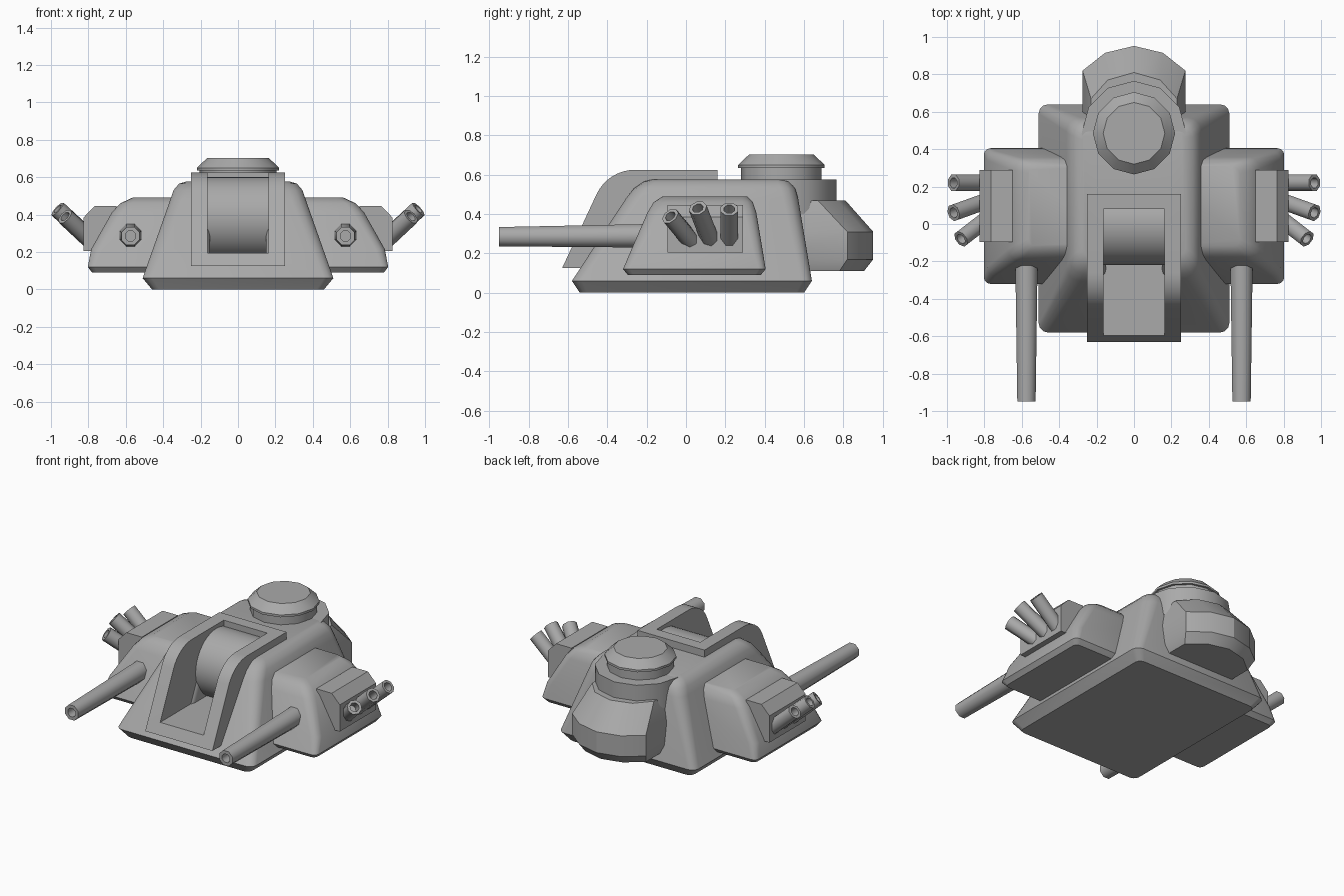
import bpy, bmesh, math
from mathutils import Vector

if "Cube" in bpy.data.objects:
    bpy.data.objects.remove(bpy.data.objects["Cube"], do_unlink=True)

grey = bpy.data.materials.new("armour grey")
grey.use_nodes = True
grey.diffuse_color = (0.4, 0.4, 0.4, 1)
grey.node_tree.nodes["Principled BSDF"].inputs["Base Color"].default_value = (0.4, 0.4, 0.4, 1)


def finish(name, bm, angle=None):
    bmesh.ops.recalc_face_normals(bm, faces=bm.faces)
    mesh = bpy.data.meshes.new(name)
    bm.to_mesh(mesh)
    bm.free()
    mesh.materials.append(grey)
    obj = bpy.data.objects.new(name, mesh)
    bpy.context.collection.objects.link(obj)
    if angle:
        bpy.ops.object.select_all(action="DESELECT")
        obj.select_set(True)
        bpy.context.view_layer.objects.active = obj
        bpy.ops.object.shade_smooth_by_angle(angle=math.radians(angle))
    return obj


def loft(rings):
    """Skin matching rings of points and cap both ends."""
    bm = bmesh.new()
    loops = [[bm.verts.new(p) for p in ring] for ring in rings]
    bm.faces.new(loops[0])
    bm.faces.new(loops[-1])
    for a, b in zip(loops, loops[1:]):
        for i in range(len(a)):
            j = (i + 1) % len(a)
            bm.faces.new((a[i], a[j], b[j], b[i]))
    return bm


def rounded_rect(x0, x1, y0, y1, z, r, steps=3):
    """Horizontal rectangle with rounded corners."""
    corners = [(x1 - r, y1 - r), (x0 + r, y1 - r), (x0 + r, y0 + r), (x1 - r, y0 + r)]
    points = []
    for quarter, (cx, cy) in enumerate(corners):
        for i in range(steps + 1):
            t = (quarter + i / steps) * math.pi / 2
            points.append((cx + r * math.cos(t), cy + r * math.sin(t), z))
    return points


def prism_x(profile, x0, x1):
    return loft([[(x, y, z) for y, z in profile] for x in (x0, x1)])


def lathe(name, profile, y, sides=12):
    rings = [[(r * math.sin(math.tau * i / sides), y + r * math.cos(math.tau * i / sides), z)
              for i in range(sides)] for r, z in profile]
    return finish(name, loft(rings), 32)


def barrel(name, start, end, r0, r1, bore, sides=8):
    """Hollow gun tube from start to end."""
    start, end = Vector(start), Vector(end)
    axis = (end - start).normalized()
    turn = axis.to_track_quat("Z", "Y")
    deep = end - axis * 0.08
    rings = []
    for centre, r in ((start, r0), (end, r1), (end, bore), (deep, bore)):
        rings.append([centre + turn @ Vector((r * math.cos(math.tau * (i + 0.5) / sides),
                                              r * math.sin(math.tau * (i + 0.5) / sides), 0))
                      for i in range(sides)])
    return finish(name, loft(rings), 50)


# Hull with a chamfered skirt: half width, front, back, height, corner radius
hull_rings = [(0.46, -0.54, 0.60, 0, 0.04), (0.51, -0.58, 0.64, 0.06, 0.05),
              (0.362, -0.305, 0.57, 0.48, 0.075), (0.345, -0.265, 0.555, 0.53, 0.075),
              (0.315, -0.215, 0.525, 0.565, 0.06), (0.275, -0.17, 0.49, 0.577, 0.04)]
hull = finish("hull", loft([rounded_rect(-w, w, y0, y1, z, r)
                            for w, y0, y1, z, r in hull_rings]), 35)

# Raised front frame with a rounded shoulder
shoulder = [(-0.26 - 0.215 * math.sin(t), 0.41 + 0.215 * math.cos(t))
            for t in [math.radians(65 * i / 8) for i in range(9)]]
profile = [(0.16, 0.45), (0.16, 0.625)] + shoulder + [(-0.63, 0.125), (-0.45, 0.125)]
frame = finish("front_frame", prism_x(profile, -0.25, 0.25), 30)

# Slot through frame and hull
slot = finish("slot_cutter", prism_x([(-0.9, 0.195), (0.08, 0.195), (0.08, 1), (-0.9, 1)],
                                     -0.162, 0.162))
slot.hide_render = True
for obj in (hull, frame):
    bpy.context.view_layer.objects.active = obj
    mod = obj.modifiers.new("slot", "BOOLEAN")
    mod.operation, mod.solver, mod.object = "DIFFERENCE", "EXACT", slot
    # keep the cut below the edge-smoothing modifier's pinned position
    bpy.context.view_layer.update()
    bpy.ops.object.modifier_apply(modifier=mod.name)
bpy.data.objects.remove(slot, do_unlink=True)

# Drum inside the slot
circle = [(0.22 * math.cos(math.tau * i / 40), 0.38 + 0.22 * math.sin(math.tau * i / 40))
          for i in range(40)]
finish("slot_drum", prism_x(circle, -0.165, 0.165), 30)

# Cupola and its collar
lathe("cupola_collar", [(0.28, 0.40), (0.28, 0.575)], 0.485)
lathe("cupola", [(0.205, 0.55), (0.205, 0.635), (0.22, 0.635), (0.22, 0.65), (0.165, 0.702)], 0.485)


# Rear bustle, tapered at top and bottom
def bustle_ring(z, side, shoulder, mid_x, mid_y, tip):
    half = [(side, 0.45), (side, shoulder), (mid_x, mid_y)]
    return [(x, y, z) for x, y in half + [(0, tip)] + [(-x, y) for x, y in reversed(half)]]


finish("rear_bustle", loft([
    bustle_ring(0.11, 0.25, 0.78, 0.14, 0.87, 0.905),
    bustle_ring(0.17, 0.275, 0.82, 0.155, 0.915, 0.952),
    bustle_ring(0.31, 0.275, 0.82, 0.155, 0.915, 0.952),
    bustle_ring(0.47, 0.23, 0.67, 0.14, 0.77, 0.81)]), 25)

# Side pod rings: outer edge, front, back, height, corner radius
pod_rings = [(0.78, -0.295, 0.38, 0.09, 0.03), (0.803, -0.32, 0.405, 0.12, 0.035),
             (0.785, -0.28, 0.39, 0.215, 0.05), (0.675, -0.195, 0.357, 0.41, 0.06),
             (0.63, -0.165, 0.34, 0.46, 0.055), (0.565, -0.12, 0.31, 0.49, 0.04)]

for s, side in ((1, "left"), (-1, "right")):
    # Side pod
    rings = [rounded_rect(0.15, x, y0, y1, z, r) for x, y0, y1, z, r in pod_rings]
    finish(side + "_pod", loft([[(s * x, y, z) for x, y, z in ring] for ring in rings]), 40)

    # Gun mount block with a sloped upper edge
    outline = [(0.65, 0.205), (0.825, 0.205), (0.825, 0.385), (0.765, 0.447), (0.65, 0.447)]
    finish(side + "_gun_mount",
           loft([[(s * x, y, z) for x, z in outline] for y in (-0.095, 0.29)]))

    # Fan of three short barrels
    fan = [((0.77, 0.22, 0.25), (0.965, 0.22, 0.425)),
           ((0.77, 0.13, 0.25), (0.965, 0.06, 0.43)),
           ((0.77, 0.04, 0.245), (0.925, -0.08, 0.39))]
    for n, (a, b) in enumerate(fan):
        barrel(f"{side}_short_barrel_{n + 1}", (s * a[0], *a[1:]), (s * b[0], *b[1:]),
               0.047, 0.047, 0.029)

    # Long forward gun
    barrel(side + "_main_gun", (s * 0.575, -0.1, 0.29), (s * 0.575, -0.95, 0.285),
           0.066, 0.053, 0.03)
